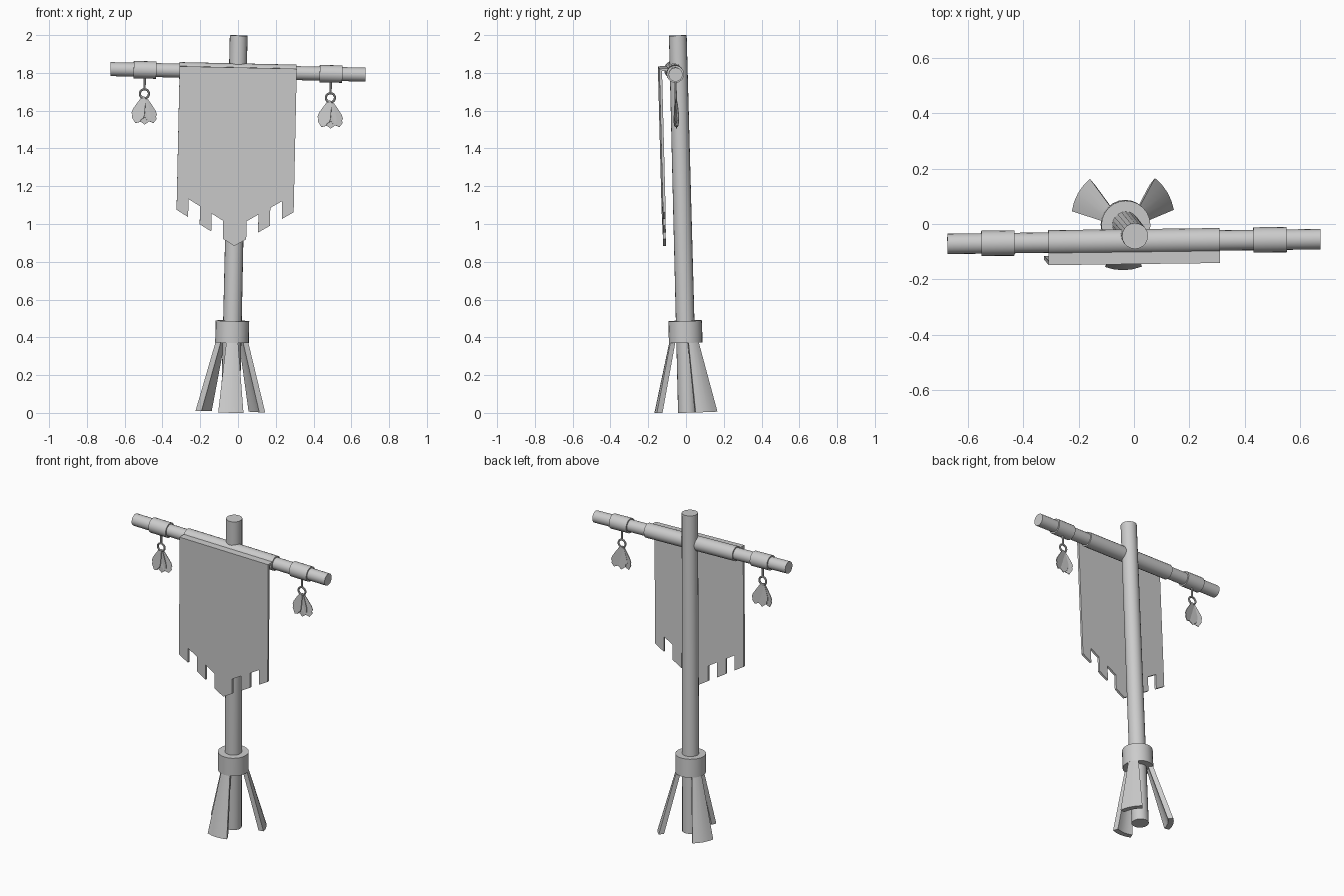
import bpy, bmesh, math
from mathutils import Matrix, Vector

if "Cube" in bpy.data.objects:
    bpy.data.objects.remove(bpy.data.objects["Cube"])

# Shared lean of the whole standard, and the crossbar frame riding on it
LEAN = (Matrix.Translation((-0.04, 0.008, 0)) @ Matrix.Rotation(0.0126, 4, 'Z')
        @ Matrix.Rotation(0.0215, 4, 'Y') @ Matrix.Rotation(0.026, 4, 'X'))
BAR = LEAN @ Matrix.Translation((0, -0.025, 1.807))
ALONG_X = Matrix.Rotation(math.pi / 2, 4, 'Y')


def add(name, bm, frame, smooth=False):
    bmesh.ops.recalc_face_normals(bm, faces=bm.faces)
    me = bpy.data.meshes.new(name)
    bm.to_mesh(me)
    bm.free()
    ob = bpy.data.objects.new(name, me)
    bpy.context.collection.objects.link(ob)
    ob.matrix_world = frame
    if smooth:
        bpy.ops.object.select_all(action='DESELECT')
        ob.select_set(True)
        bpy.context.view_layer.objects.active = ob
        bpy.ops.object.shade_smooth_by_angle(angle=math.radians(35))
    return ob


def rod(name, r0, r1, a, b, frame, sides=20):
    # cylinder along local z from a to b
    bm = bmesh.new()
    bmesh.ops.create_cone(bm, cap_ends=True, segments=sides, radius1=r0, radius2=r1, depth=b - a,
                          matrix=Matrix.Translation((0, 0, (a + b) / 2)))
    return add(name, bm, frame, True)


def plate(name, outline, y, thick, frame):
    # x-z outline extruded along +y
    bm = bmesh.new()
    face = bm.faces.new([bm.verts.new((x, y, z)) for x, z in outline])
    ext = bmesh.ops.extrude_face_region(bm, geom=[face])
    bmesh.ops.translate(bm, vec=(0, thick, 0),
                        verts=[v for v in ext['geom'] if isinstance(v, bmesh.types.BMVert)])
    return add(name, bm, frame)


# Pole and collar
rod("pole", 0.05, 0.047, 0.002, 1.999, LEAN)
rod("collar", 0.089, 0.089, 0.372, 0.488, LEAN, 24)


# Splayed legs: curved tapering staves
def leg(name, angle):
    bm = bmesh.new()
    n, half, rows = 4, math.radians(21), []
    for r, z in ((0.187, 0.005), (0.086, 0.38), (0.058, 0.38), (0.155, 0.005)):
        row = []
        for i in range(n + 1):
            t = angle - half + 2 * half * i / n
            row.append(bm.verts.new((r * math.cos(t), r * math.sin(t) + 0.012 * (1 - z / 0.38), z)))
        rows.append(row)
    for k in range(4):
        p, q = rows[k], rows[(k + 1) % 4]
        for i in range(n):
            bm.faces.new((p[i], p[i + 1], q[i + 1], q[i]))
    for i in (0, n):
        bm.faces.new([row[i] for row in rows])
    add(name, bm, LEAN, True)


for name, deg in (("front_leg", -90), ("back_right_leg", 30), ("back_left_leg", 150)):
    leg(name, math.radians(deg))

# Crossbar, cloth wrap and end sleeves
rod("crossbar", 0.037, 0.037, -0.675, 0.675, BAR @ ALONG_X)
rod("cloth_wrap", 0.045, 0.045, -0.31, 0.31, BAR @ ALONG_X)

# Banner with ragged strips following a V-shaped hem
W, strips = 0.31, 10
outline = [(-W, 0.025)]
for i in range(strips):
    rise = 0.095 if i in (1, 3, 6, 8) else 0
    for k in (i, i + 1):
        x = -W + 2 * W * k / strips
        p = (x, -0.92 + 0.185 * abs(x) / W + rise)
        if (Vector(p) - Vector(outline[-1])).length > 1e-5:
            outline.append(p)
outline.append((W, 0.025))
plate("banner", outline, -0.081, 0.014, BAR)
plate("banner_top_fold", [(-W, 0.012), (W, 0.012), (W, 0.025), (-W, 0.025)], -0.075, 0.05, BAR)

# Sleeve, link, ring and three feathers at each end
side_pts = [(0.012, -0.012), (0.024, -0.05), (0.035, -0.09), (0.035, -0.112),
            (0.027, -0.118), (0.026, -0.132)]
feather = [(0, 0)] + side_pts + [(0.004, -0.148)] + [(-x, z + 0.008) for x, z in reversed(side_pts)]
for side, s in (("left", -1), ("right", 1)):
    cx = 0.4925 * s
    rod(side + "_sleeve", 0.046, 0.046, cx - 0.06, cx + 0.06, BAR @ ALONG_X)
    hang = BAR @ Matrix.Translation((cx, 0, 0))
    rod(side + "_link", 0.006, 0.006, -0.102, -0.04, hang, 8)
    bm = bmesh.new()
    R, r, n, m = 0.024, 0.006, 20, 8
    grid = [[bm.verts.new(((R + r * math.cos(b)) * math.cos(a), r * math.sin(b),
                           (R + r * math.cos(b)) * math.sin(a)))
             for b in (2 * math.pi * j / m for j in range(m))]
            for a in (2 * math.pi * i / n for i in range(n))]
    for i in range(n):
        for j in range(m):
            bm.faces.new((grid[i][j], grid[(i + 1) % n][j],
                          grid[(i + 1) % n][(j + 1) % m], grid[i][(j + 1) % m]))
    add(side + "_ring", bm, hang @ Matrix.Translation((0, 0, -0.126)), True)
    for k, pos in ((-1, "outer_a"), (0, "middle"), (1, "outer_b")):
        place = (hang @ Matrix.Translation((0, 0.004 * k, -0.142))
                 @ Matrix.Rotation(math.radians(-19 * k), 4, 'Y')
                 @ Matrix.Rotation(math.radians(14 * k), 4, 'Z'))
        plate(f"{side}_feather_{pos}", feather, -0.002, 0.004, place)
